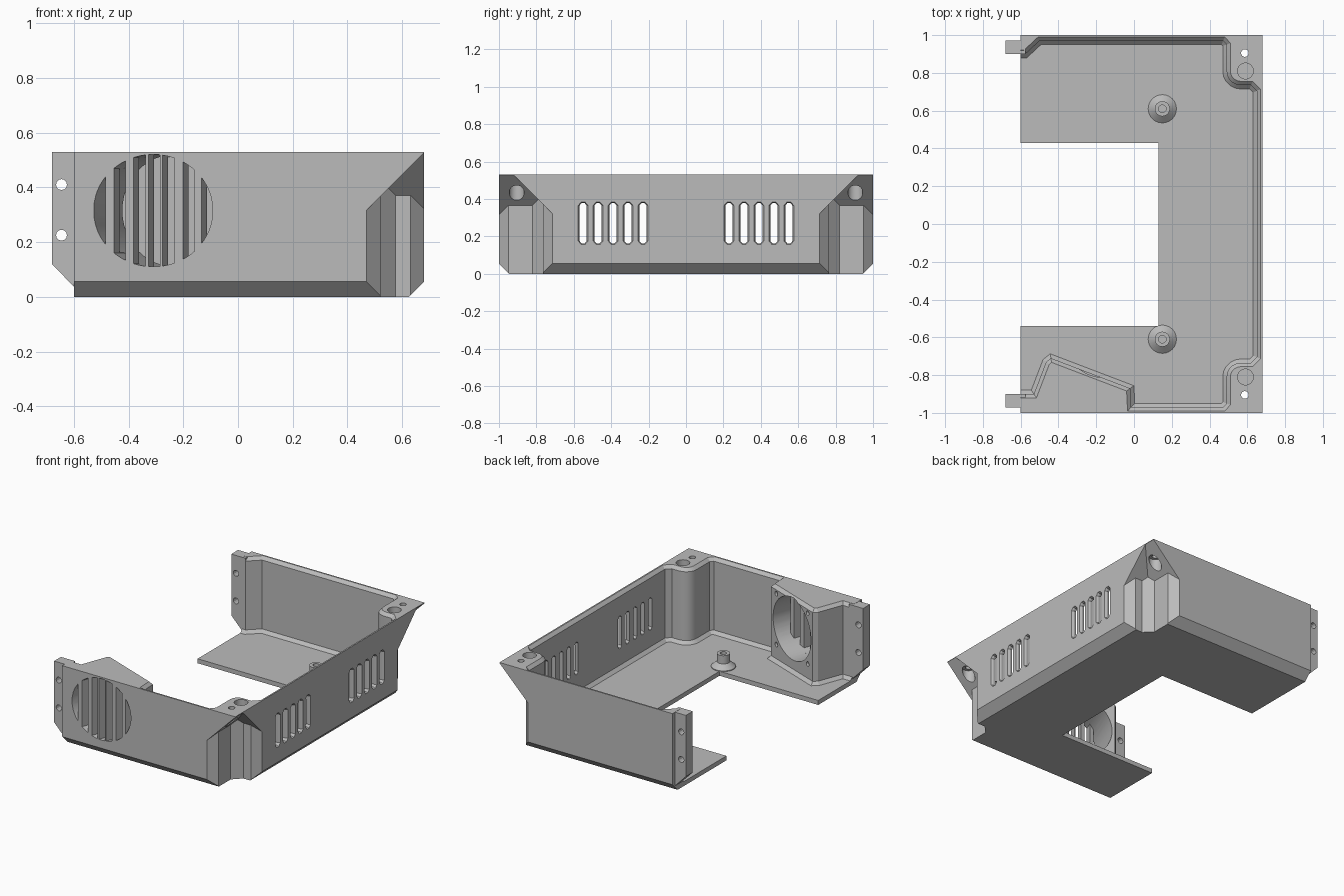
import bpy, bmesh, math
from mathutils import Vector

cube = bpy.data.objects.get("Cube")
if cube:
    bpy.data.objects.remove(cube)

grey = bpy.data.materials.new("plain grey plastic")
grey.use_nodes = True
grey.diffuse_color = (0.5, 0.5, 0.5, 1)
grey.node_tree.nodes["Principled BSDF"].inputs["Base Color"].default_value = (0.5, 0.5, 0.5, 1)

TOP, FLOOR, WALL = 0.53, 0.03, 0.03


def finish(bm, name):
    bmesh.ops.recalc_face_normals(bm, faces=bm.faces)
    mesh = bpy.data.meshes.new(name)
    bm.to_mesh(mesh)
    bm.free()
    mesh.materials.append(grey)
    ob = bpy.data.objects.new(name, mesh)
    bpy.context.collection.objects.link(ob)
    return ob


def loft_bm(layers):
    """Closed solid through rings of equal point count."""
    bm = bmesh.new()
    rings = [[bm.verts.new(p) for p in ring] for ring in layers]
    n = len(rings[0])
    for a, b in zip(rings, rings[1:]):
        for i in range(n):
            j = (i + 1) % n
            bm.faces.new((a[i], a[j], b[j], b[i]))
    bm.faces.new(rings[0])
    bm.faces.new(rings[-1])
    return bm


def loft(name, layers):
    return finish(loft_bm(layers), name)


def flat(pts, z):
    return [(x, y, z) for x, y in pts]


def circle(cx, cy, r, n=24):
    return [(cx + r * math.cos(math.tau * i / n), cy + r * math.sin(math.tau * i / n)) for i in range(n)]


def offset(pts, d):
    """Mitred outward offset of a counter-clockwise outline."""
    out = []
    for i, p in enumerate(pts):
        p, a, b = Vector(p), Vector(pts[i - 1]), Vector(pts[(i + 1) % len(pts)])
        e, f = (p - a).normalized(), (b - p).normalized()
        m, k = Vector((e.y, -e.x)), Vector((f.y, -f.x))
        out.append(tuple(p + (m + k) * (d / (1 + m.dot(k)))))
    return out


def combine(target, tool, operation="DIFFERENCE"):
    mod = target.modifiers.new("combine", "BOOLEAN")
    mod.operation, mod.solver, mod.object = operation, "EXACT", tool
    bpy.context.view_layer.objects.active = target
    bpy.ops.object.modifier_apply(modifier=mod.name)
    bpy.data.objects.remove(tool)


def cylinder(name, x, y, r, z0, z1):
    return loft(name, [flat(circle(x, y, r), z0), flat(circle(x, y, r), z1)])


# Outer block, chamfered along the bottom of its three walls
def block(c):
    return [(-0.6, -1 + c), (0.68 - c, -1 + c), (0.68 - c, 1 - c), (-0.6, 1 - c)]


case = loft("case_shell", [flat(block(0.055), 0), flat(block(0), 0.055), flat(block(0), TOP)])

# Interior outline: front wall with slanted fan mount, corner columns, back wall
corner = [(0.472, -0.97), (0.49, -0.95), (0.49, -0.81)]
corner += [(0.565 - 0.075 * math.cos(a), -0.81 + 0.075 * math.sin(a))
           for a in (math.radians(d) for d in (18, 36, 54, 72, 90))]
corner += [(0.62, -0.735), (0.65, -0.705)]
inner = [(-0.9, -0.9), (-0.53, -0.9), (-0.465, -0.73), (-0.44, -0.71), (-0.02, -0.87), (-0.015, -0.97)]
inner += corner + [(x, -y) for x, y in reversed(corner)]
inner += [(-0.5, 0.97), (-0.575, 0.9), (-0.9, 0.9)]
lip, toe = offset(inner, 0.02), offset(inner, -0.02)
combine(case, loft("interior_cutter", [
    flat(toe, FLOOR), flat(inner, FLOOR + 0.02), flat(inner, TOP - 0.02),
    flat(lip, TOP), flat(lip, TOP + 0.1)]))

# Rectangular opening in the floor
opening = [(-0.9, -0.54), (0.13, -0.54), (0.13, 0.43), (-0.9, 0.43)]
combine(case, loft("floor_cutter", [flat(opening, -0.1), flat(opening, 0.2)]))

# Corner recesses with two sloping ceilings, then screw holes
recess = [(0.42, -1.05), (0.52, -0.95), (0.52, -0.82), (0.575, -0.765), (0.63, -0.765),
          (0.73, -0.665), (0.8, -0.665), (0.8, -1.2), (0.42, -1.2)]
for side in (1, -1):
    bm = loft_bm([flat(recess, -0.1), flat(recess, 1)])
    for co, no in (((0.68, 0, 0.526), (-1, 0, 1)), ((0, -0.92, 0.526), (0, 1, 1))):
        cut = bmesh.ops.bisect_plane(bm, geom=bm.verts[:] + bm.edges[:] + bm.faces[:],
                                     plane_co=co, plane_no=no, clear_outer=True)
        edges = [g for g in cut["geom_cut"] if isinstance(g, bmesh.types.BMEdge)]
        bmesh.ops.contextual_create(bm, geom=edges)
    for v in bm.verts:
        v.co.y *= side
    combine(case, finish(bm, "recess_cutter"))
    combine(case, cylinder("insert_cutter", 0.59, -0.81 * side, 0.042, TOP - 0.07, 0.7))
    combine(case, cylinder("screw_cutter", 0.587, -0.905 * side, 0.02, 0.2, 0.7))
    combine(case, cylinder("screw_head_cutter", 0.587, -0.905 * side, 0.04, 0.3, 0.48))

# Vent slots in the side wall, flared on the outside


def slot(y, x, w, h):
    return [(x, y + a * w, 0.27 + b * h + c * w) for a, b, c in
            ((-1, -1, 0), (-0.4, -1, -0.7), (0.4, -1, -0.7), (1, -1, 0),
             (1, 1, 0), (0.4, 1, 0.7), (-0.4, 1, 0.7), (-1, 1, 0))]


for side in (1, -1):
    for i in range(5):
        y = side * (0.23 + 0.08 * i)
        combine(case, loft("vent_cutter", [slot(y, 0.6, 0.019, 0.095), slot(y, 0.667, 0.019, 0.095),
                                           slot(y, 0.69, 0.032, 0.095)]))

# Fan bore, leaning along the normal of the slanted mount
LEAN, FX, FZ, RX, RZ = 0.372, -0.31, 0.315, 0.218, 0.205


def leaning(name, pts, y0, y1):
    return loft(name, [[(x + LEAN * (y + 1), y, z) for x, z in pts] for y in (y0, y1)])


bore = [(FX + RX * math.cos(math.tau * i / 48), FZ + RZ * math.sin(math.tau * i / 48)) for i in range(48)]
combine(case, leaning("bore_cutter", bore, -0.945, -0.6))

# Grille slots: vertical slices of the same ellipse
for x in (-0.505, -0.432, -0.36, -0.306, -0.254, -0.18, -0.112):
    xs = [max(-0.998, min(0.998, (x + 0.0215 * k / 3 - FX) / RX)) for k in range(-3, 4)]
    top = [(FX + RX * t, FZ + RZ * math.sqrt(1 - t * t)) for t in xs]
    low = [(px, 2 * FZ - pz) for px, pz in reversed(top)]
    combine(case, leaning("grille_cutter", top + low, -1.1, -0.9))

# Fan screw holes
for u in (-0.17, 0.17):
    for v in (-0.17, 0.17):
        pts = circle(FX + u * 1.06, FZ + v, 0.016, 12)
        y = -0.79 - 0.35 * u
        combine(case, leaning("fan_screw_cutter", pts, y - 0.06, y + 0.1))

# Joining tabs at the open end, each with two holes
tab = [(-0.68, 0.12), (-0.6, 0.037), (-0.575, 0.037), (-0.575, TOP - 0.001), (-0.68, TOP - 0.001)]
for side in (1, -1):
    part = loft("joining_tab", [[(x, side * y, z) for x, z in tab] for y in (0.9, 0.972)])
    for z in (0.225, 0.41):
        pts = circle(-0.645, z, 0.02, 12)
        combine(part, loft("tab_cutter", [[(x, side * y, h) for x, h in pts] for y in (0.8, 1.1)]))
    combine(case, part, "UNION")

# Standoffs with flared feet and a screw hole
rings = [(0.075, FLOOR - 0.01), (0.075, FLOOR + 0.005), (0.04, 0.065), (0.04, 0.12),
         (0.02, 0.12), (0.02, 0.05)]
posts = [loft("standoff", [flat(circle(0.15, y, r), z) for r, z in rings]) for y in (-0.61, 0.61)]

# Smooth the round surfaces, keep every crease sharp
bpy.ops.object.select_all(action="DESELECT")
for ob in [case] + posts:
    ob.select_set(True)
bpy.context.view_layer.objects.active = case
bpy.ops.object.shade_smooth_by_angle(angle=math.radians(20))
